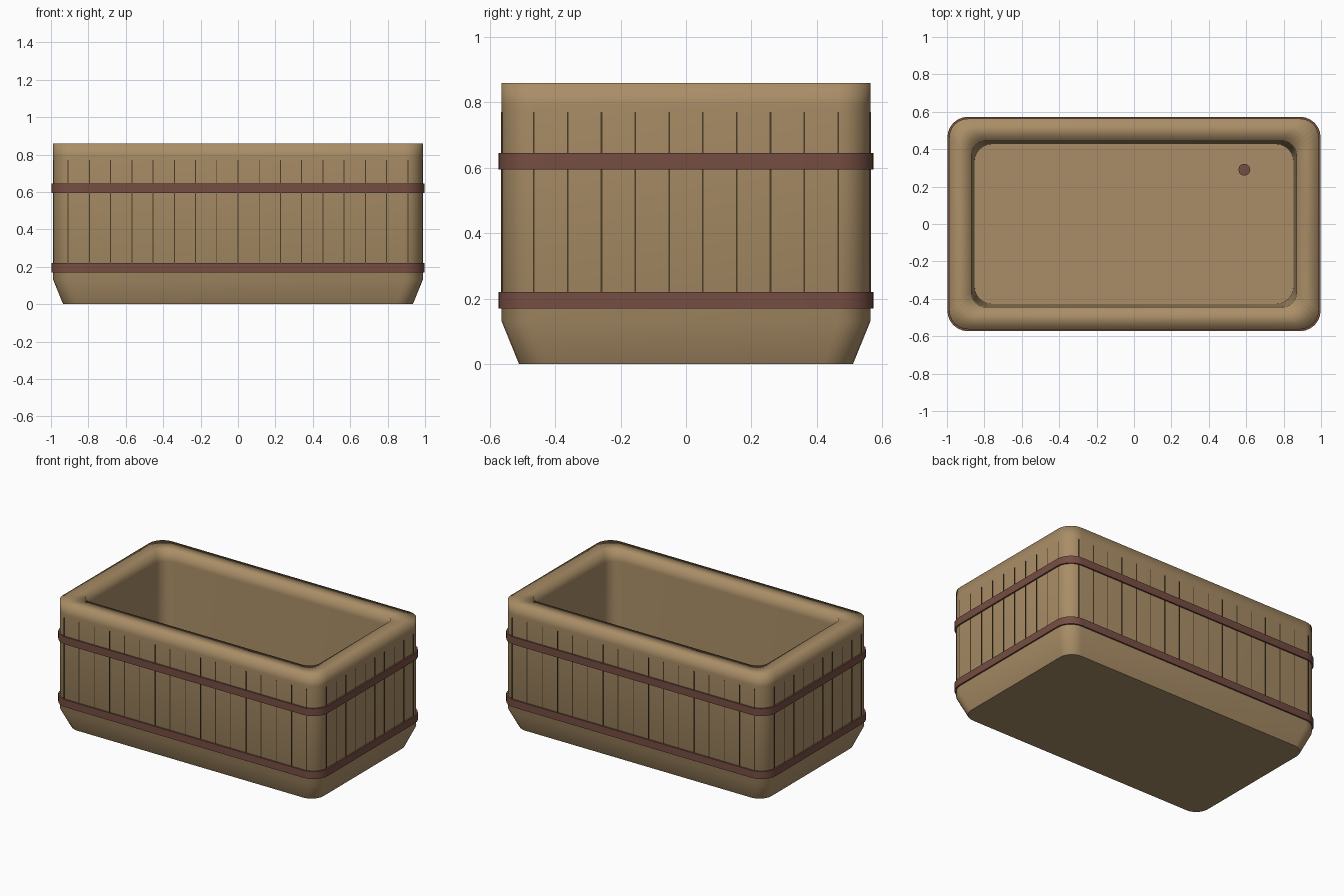
import bpy, bmesh, math

if "Cube" in bpy.data.objects:
    bpy.data.objects.remove(bpy.data.objects["Cube"])


def material(name, rgb):
    m = bpy.data.materials.new(name)
    m.diffuse_color = (*rgb, 1)
    m.use_nodes = True
    m.node_tree.nodes["Principled BSDF"].inputs["Base Color"].default_value = m.diffuse_color
    return m


WOOD = material("wood", (0.40, 0.27, 0.135))
BAND = material("band_metal", (0.18, 0.075, 0.055))
GROOVE = material("dark_groove", (0.07, 0.045, 0.02))


def outline(hx, hy, r, z, n=6):
    """Rounded rectangle, counter-clockwise."""
    pts = []
    for k, (sx, sy) in enumerate([(1, 1), (-1, 1), (-1, -1), (1, -1)]):
        for i in range(n + 1):
            a = math.radians(90 * (k + i / n))
            pts.append((sx * (hx - r) + r * math.cos(a),
                        sy * (hy - r) + r * math.sin(a), z))
    return pts


def loft(name, sections, mat, capped):
    """Skin rounded-rectangle sections; cap both ends or join into a ring."""
    bm = bmesh.new()
    rings = [[bm.verts.new(p) for p in outline(*s)] for s in sections]
    pairs = list(zip(rings, rings[1:]))
    if not capped:
        pairs.append((rings[-1], rings[0]))
    for a, b in pairs:
        for i in range(len(a)):
            j = (i + 1) % len(a)
            bm.faces.new((a[i], a[j], b[j], b[i])).smooth = True
    if capped:
        bm.faces.new(rings[0][::-1])
        bm.faces.new(rings[-1])
    bmesh.ops.recalc_face_normals(bm, faces=bm.faces)
    return finish(name, bm, mat)


def finish(name, bm, mat):
    me = bpy.data.meshes.new(name)
    bm.to_mesh(me)
    bm.free()
    me.materials.append(mat)
    ob = bpy.data.objects.new(name, me)
    bpy.context.collection.objects.link(ob)
    return ob


# Tub shell: chamfered foot, straight wall, flat rim, tapered inside
FLOOR = 0.12
loft("tub", [
    (0.935, 0.51, 0.09, 0),
    (0.988, 0.563, 0.10, 0.13),
    (0.988, 0.563, 0.10, 0.79),
    (0.988, 0.563, 0.10, 0.86),
    (0.870, 0.445, 0.08, 0.86),
    (0.868, 0.443, 0.08, 0.79),
    (0.852, 0.427, 0.09, FLOOR),
], WOOD, True)

# Two hoops around the wall
for name, z in (("lower_band", 0.17), ("upper_band", 0.595)):
    ob = loft(name, [
        (0.998, 0.573, 0.11, z),
        (0.998, 0.573, 0.11, z + 0.05),
        (0.980, 0.555, 0.092, z + 0.05),
        (0.980, 0.555, 0.092, z),
    ], BAND, False)
    bpy.ops.object.select_all(action='DESELECT')
    bpy.context.view_layer.objects.active = ob
    ob.select_set(True)
    bpy.ops.object.shade_smooth_by_angle(angle=math.radians(35))


# Thin dark seams between the staves
def seams(name, centres, size):
    bm = bmesh.new()
    for c in centres:
        cube = bmesh.ops.create_cube(bm, size=1)["verts"]
        bmesh.ops.scale(bm, vec=size, verts=cube)
        bmesh.ops.translate(bm, vec=c, verts=cube)
    finish(name, bm, GROOVE)


for side, s in (("front", -1), ("back", 1)):
    seams(side + "_seams", [((i - 8) * 0.1135, s * 0.561, 0.47) for i in range(17)],
          (0.005, 0.008, 0.60))
for side, s in (("left", -1), ("right", 1)):
    seams(side + "_seams", [(s * 0.986, (i - 4.5) * 0.1033, 0.47) for i in range(10)],
          (0.008, 0.005, 0.60))

# Drain plug on the floor
bm = bmesh.new()
bmesh.ops.create_cone(bm, cap_ends=True, segments=12, radius1=0.032,
                      radius2=0.032, depth=0.02)
drain = finish("drain_plug", bm, BAND)
drain.location = (0.59, 0.29, FLOOR + 0.002)
